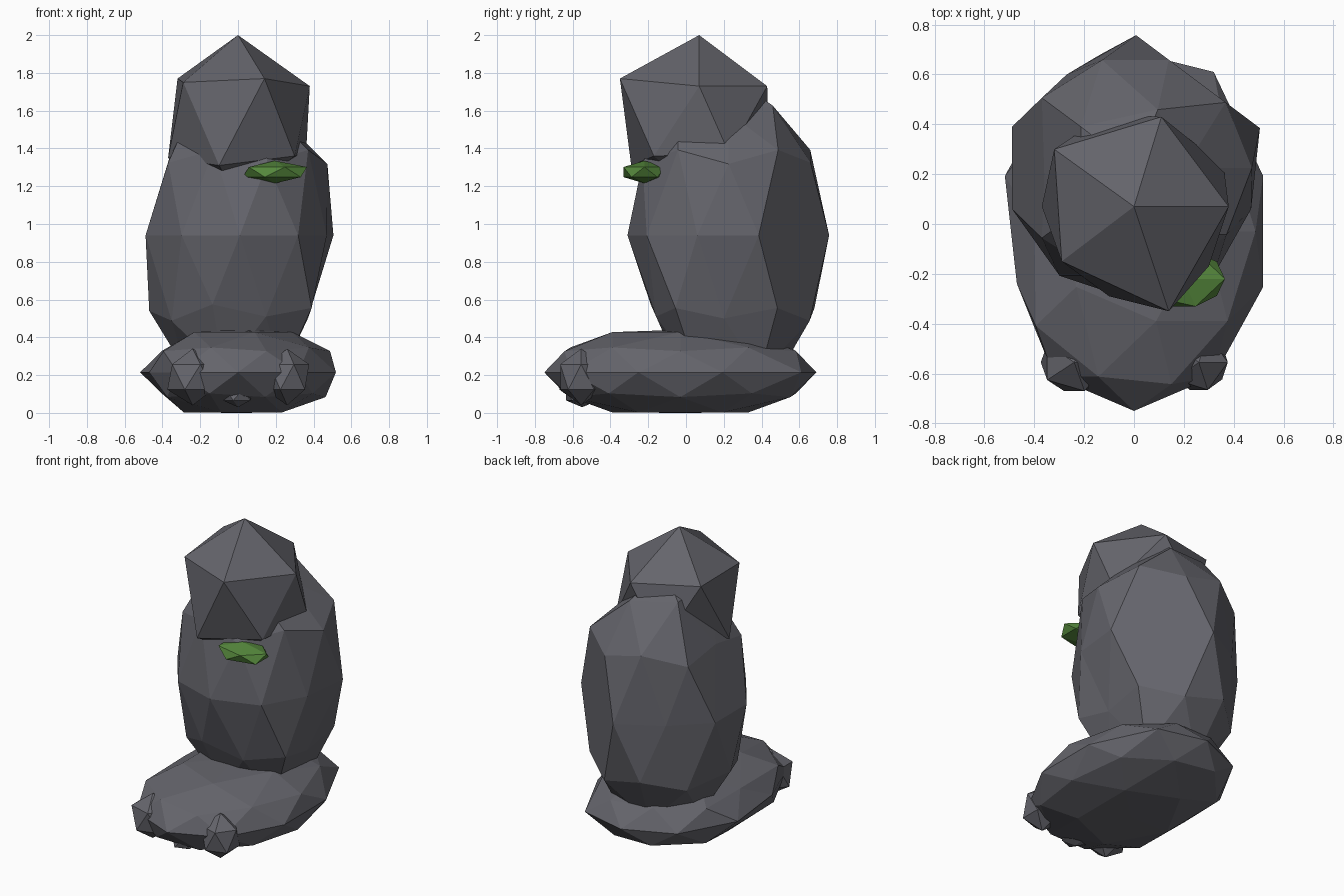
import bpy
from mathutils import Vector

cube = bpy.data.objects.get("Cube")
if cube:
    bpy.data.objects.remove(cube, do_unlink=True)


def material(name, color):
    mat = bpy.data.materials.new(name)
    mat.use_nodes = True
    mat.diffuse_color = color
    mat.node_tree.nodes["Principled BSDF"].inputs["Base Color"].default_value = color
    return mat


stone = material("slate grey", (0.13, 0.13, 0.15, 1))
leaf = material("moss green", (0.09, 0.24, 0.045, 1))


def rock(name, centre, radii, mat, detail=1, trims=(), chips=()):
    """Faceted stone. Each trim flattens the side facing a direction at a
    distance from the centre; each chip moves the closest corner to a point."""
    bpy.ops.mesh.primitive_ico_sphere_add(subdivisions=detail, radius=1, location=centre)
    obj = bpy.context.object
    obj.name = name
    mesh = obj.data
    for v in mesh.vertices:
        v.co = Vector([a * r for a, r in zip(v.co, radii)])
    for direction, distance in trims:
        normal = Vector(direction).normalized()
        for v in mesh.vertices:
            v.co -= normal * max(0, v.co.dot(normal) - distance)
    for chip in chips:
        target = Vector(chip) - Vector(centre)
        min(mesh.vertices, key=lambda v: (v.co - target).length).co = target
    mesh.materials.append(mat)
    return obj


underside, crown = (0, 0, -1), (0, 0, 1)
back_left, left_shoulder = (3, 4, 0), (1, 0, 1)
lower_front, upper_back = (0, -9, -4), (0, 3, 4)

# Wide base stone with a flat underside
rock("base_stone", (0, -0.03, 0.215), (0.545, 0.72, 0.25), stone, detail=2,
     trims=[(underside, 0.215), (crown, 0.225)],
     chips=[(-0.47, -0.24, 0.215), (0.32, 0.61, 0.215),
            (-0.4, 0, 0.33), (-0.4, 0, 0.1)])

# Tall body stone with flattened shoulder, back and lower front
rock("body_stone", (0.01, 0.225, 0.94), (0.525, 0.535, 0.86), stone, detail=2,
     trims=[(back_left, 0.425), (left_shoulder, 0.595),
            (lower_front, 0.525), (upper_back, 0.69)],
     chips=[(-0.47, 0.2, 0.54), (0.47, 0.06, 0.94), (-0.27, 0.6, 0.94),
            (-0.36, 0.2, 1.36), (0.37, 0.2, 0.5)])

# Head stone with uneven corners
rock("head_stone", (0, 0.07, 1.566), (0.43, 0.43, 0.434), stone,
     chips=[(0.14, -0.35, 1.77), (-0.29, -0.15, 1.75), (-0.32, 0.3, 1.77),
            (0.11, 0.43, 1.73), (0.38, 0.07, 1.73), (-0.37, 0.07, 1.35),
            (-0.1, -0.29, 1.31), (0.3, -0.17, 1.36), (0.36, 0.23, 1.37)])

# Small stones at the front of the base
rock("right_foot_stone", (-0.24, -0.555, 0.19), (0.15, 0.135, 0.15), stone)
rock("left_foot_stone", (0.26, -0.555, 0.19), (0.13, 0.13, 0.15), stone)
rock("middle_pebble", (0, -0.55, 0.095), (0.09, 0.1, 0.065), stone)

# Green chip in front of the body
rock("green_chip", (0.195, -0.22, 1.275), (0.19, 0.13, 0.06), leaf)
